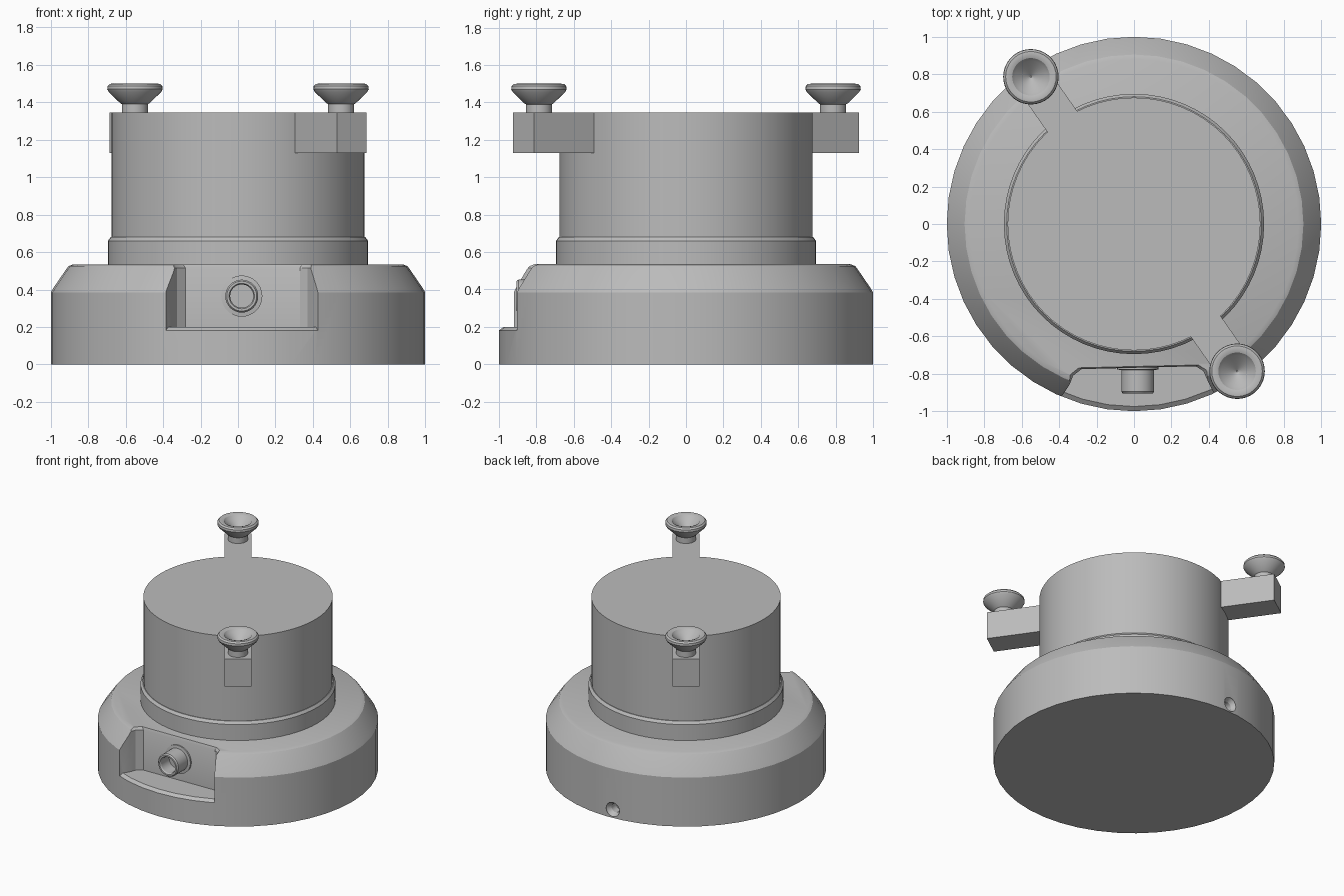
import bpy, bmesh, math
from mathutils import Vector

if "Cube" in bpy.data.objects:
    bpy.data.objects.remove(bpy.data.objects["Cube"])

grey = bpy.data.materials.new("plain_grey")
grey.use_nodes = True
grey.diffuse_color = (0.5, 0.5, 0.5, 1)
grey.node_tree.nodes["Principled BSDF"].inputs["Base Color"].default_value = (0.5, 0.5, 0.5, 1)


def finish(name, bm, loc=(0, 0, 0), rot=(0, 0, 0)):
    bmesh.ops.recalc_face_normals(bm, faces=bm.faces)
    me = bpy.data.meshes.new(name)
    bm.to_mesh(me)
    bm.free()
    me.materials.append(grey)
    ob = bpy.data.objects.new(name, me)
    bpy.context.collection.objects.link(ob)
    ob.location, ob.rotation_euler = loc, rot
    return ob


def loft(name, rings, **place):
    """Skin a stack of equal-sized rings and cap both ends."""
    bm = bmesh.new()
    loops = [[bm.verts.new(p) for p in ring] for ring in rings]
    n = len(loops[0])
    for a, b in zip(loops, loops[1:]):
        for i in range(n):
            j = (i + 1) % n
            bm.faces.new((a[i], a[j], b[j], b[i]))
    bm.faces.new(loops[0])
    bm.faces.new(loops[-1])
    return finish(name, bm, **place)


def lathe(name, profile, sides=48, **place):
    """Turn (radius, height) points about the local z axis."""
    angles = [math.tau * i / sides for i in range(sides)]
    rings = [[(r * math.cos(a), r * math.sin(a), z) for a in angles] for r, z in profile]
    return loft(name, rings, **place)


def activate(ob):
    bpy.ops.object.select_all(action='DESELECT')
    ob.select_set(True)
    bpy.context.view_layer.objects.active = ob


def cut(ob, cutter):
    bpy.context.view_layer.update()
    activate(ob)
    mod = ob.modifiers.new("cut", 'BOOLEAN')
    mod.operation, mod.solver, mod.object = 'DIFFERENCE', 'EXACT', cutter
    bpy.ops.object.modifier_apply(modifier=mod.name)
    bpy.data.objects.remove(cutter)


# Wide base with a sloped shoulder
base = lathe("base", [(1, 0), (1, 0.385), (0.985, 0.41), (0.92, 0.505),
                      (0.905, 0.525), (0.88, 0.535)], 44)

# Recess in the front: flared top edge, chamfered lip on the floor
outline = [(-0.42, -1.1), (-0.385, -0.92), (-0.345, -0.86), (-0.325, -0.81), (-0.28, -0.775),
           (0.33, -0.76), (0.37, -0.785), (0.395, -0.84), (0.43, -0.91), (0.47, -1.1)]


def section(z, flare=0):
    mid = Vector((0.02, -0.92))
    ring = []
    for p in outline:
        v = Vector(p)
        v += (v - mid).normalized() * flare
        ring.append((v.x, v.y, z))
    return ring


recess = loft("recess_cutter", [section(0.18), section(0.515), section(0.54, 0.02),
                                section(0.7, 0.02)])
cut(recess, lathe("lip_cutter", [(1.002, 0.1), (1.002, 0.18), (0.975, 0.2)], 44))
cut(base, recess)

# Countersunk socket low on the back
cut(base, lathe("socket_cutter", [(0.055, 0.08), (0.055, 0), (0.035, -0.03), (0.035, -0.09)],
                24, loc=(-0.06, 0.99, 0.065), rot=(-math.pi / 2, 0, 0)))

# Collar and upper drum
collar = lathe("collar", [(0.695, 0.5), (0.695, 0.66), (0.68, 0.68), (0.5, 0.68)], 64)
drum = lathe("drum", [(0.675, 0.6), (0.675, 1.345)], 64)

# Hollow port on the recess wall, pointing forward
port = lathe("port", [(0.11, -0.03), (0.11, 0.012), (0.088, 0.015), (0.088, 0.13), (0.08, 0.14),
                      (0.068, 0.14), (0.062, 0.13), (0.062, 0.03)], 32,
             loc=(0.02, -0.765, 0.365), rot=(math.pi / 2, 0, 0))
parts = [base, collar, drum, port]

# Two opposite arms, each carrying a dished thumb screw
for side, turn in (("front", 0), ("back", math.pi)):
    ang = math.radians(-55) + turn
    out = Vector((math.cos(ang), math.sin(ang), 0))
    across = Vector((-out.y, out.x, 0)) * 0.097
    up = Vector((0, 0, 1))
    rings = [[out * r + across * s + up * z for r, s in ((0.5, -1), (1.06, -1), (1.06, 1), (0.5, 1))]
             for z in (1.13, 1.345)]
    parts.append(loft(side + "_arm", rings))
    screw = [(0.07, 1.33), (0.07, 1.39), (0.078, 1.395), (0.14, 1.455), (0.148, 1.47),
             (0.146, 1.487), (0.135, 1.498), (0.12, 1.5), (0.1, 1.493), (0.085, 1.475),
             (0.004, 1.41)]
    parts.append(lathe(side + "_screw", screw, 36, loc=out * 0.96))

for ob in parts:
    activate(ob)
    bpy.ops.object.shade_smooth_by_angle(angle=math.radians(30))
